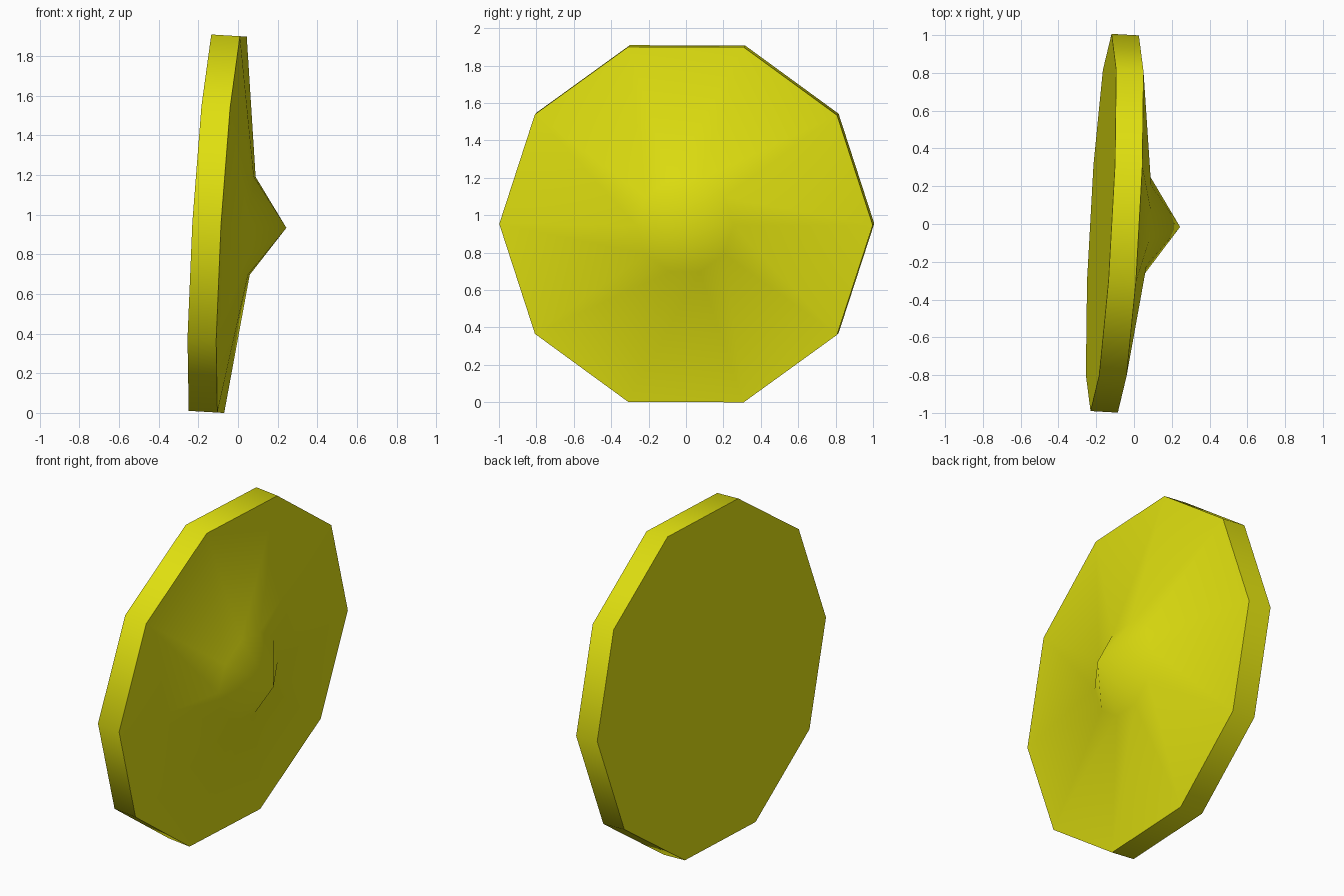
import bpy, bmesh, math
from mathutils import Vector, Matrix

if "Cube" in bpy.data.objects:
    bpy.data.objects.remove(bpy.data.objects["Cube"])

SIDES = 10
yellow = bpy.data.materials.new("yellow")
yellow.diffuse_color = (0.75, 0.75, 0.005, 1)
yellow.use_nodes = True
yellow.node_tree.nodes["Principled BSDF"].inputs["Base Color"].default_value = yellow.diffuse_color

# Slightly tilted frame: n is the disc axis, u and v span its plane
n = Vector((1, -0.056, -0.06)).normalized()
u = (Vector((0, 1, 0)) - n * n.y).normalized()
v = n.cross(u)
front_centre = Vector((-0.03, 0, 0.95))


def ring(bm, offset, radius):
    """One decagon of vertices at an offset along the axis."""
    pts = []
    for i in range(SIDES):
        a = 2 * math.pi * i / SIDES
        pts.append(bm.verts.new(front_centre + n * offset
                                + (u * math.cos(a) + v * math.sin(a)) * radius))
    return pts


bm = bmesh.new()
# Back rim, front rim, base of the centre point
rings = [ring(bm, o, r) for o, r in ((-0.145, 1.0), (0.0, 1.0), (0.10, 0.26))]
bm.faces.new(rings[0][::-1])
for a, b in zip(rings, rings[1:]):
    for i in range(SIDES):
        j = (i + 1) % SIDES
        bm.faces.new((a[i], a[j], b[j], b[i]))
# Pointed centre
tip = bm.verts.new(front_centre + n * 0.275)
for i in range(SIDES):
    bm.faces.new((rings[2][i], rings[2][(i + 1) % SIDES], tip))
bmesh.ops.recalc_face_normals(bm, faces=bm.faces)

mesh = bpy.data.meshes.new("pointed_disc")
bm.to_mesh(mesh)
bm.free()
mesh.materials.append(yellow)
disc = bpy.data.objects.new("pointed_disc", mesh)
bpy.context.collection.objects.link(disc)

# Smooth faces, crisp rims
bpy.context.view_layer.objects.active = disc
disc.select_set(True)
bpy.ops.object.shade_smooth_by_angle(angle=math.radians(60))
